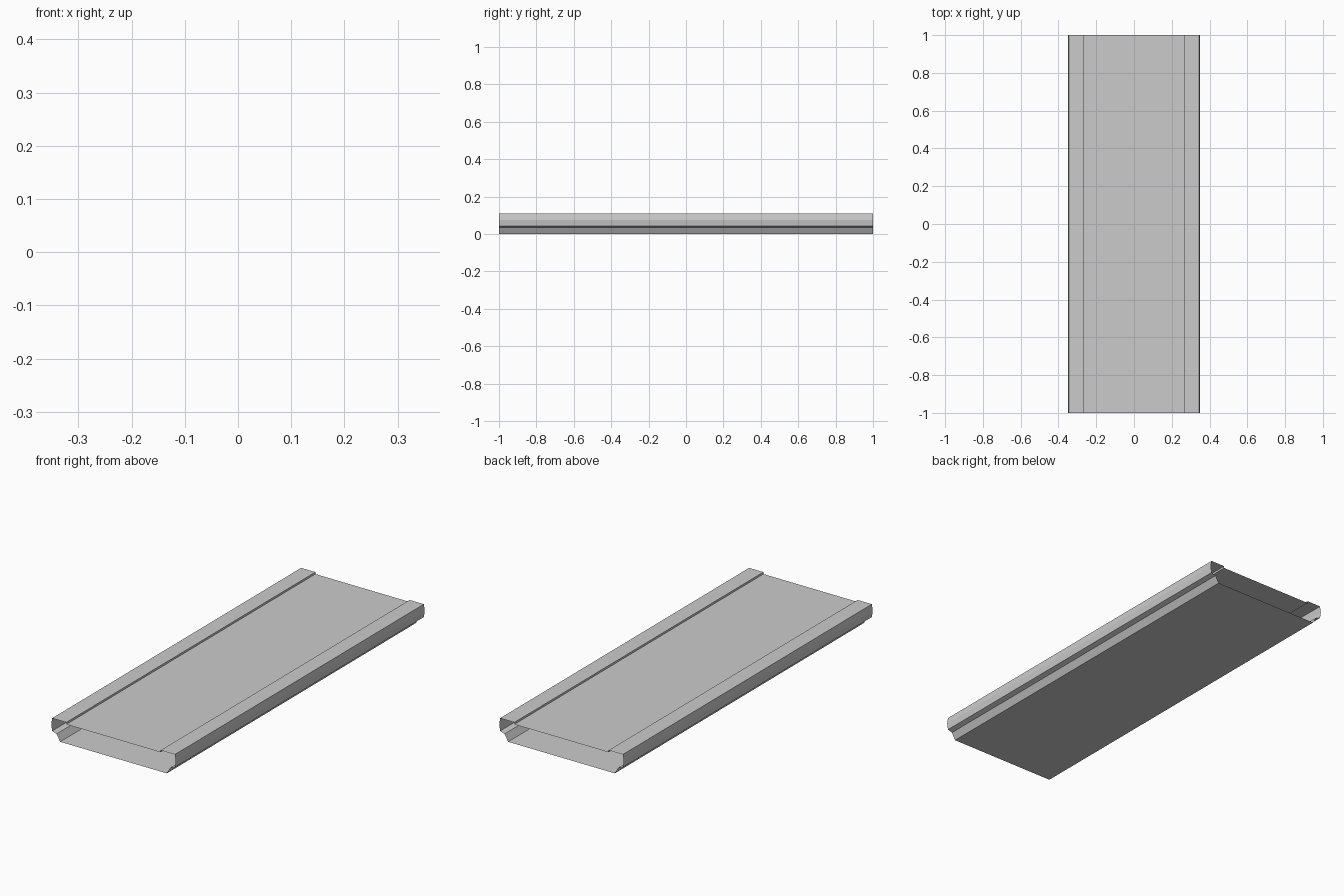
import bpy, bmesh

if "Cube" in bpy.data.objects:
    bpy.data.objects.remove(bpy.data.objects["Cube"])

# Right half of the open-ended cross-section (x, z), from bottom to top sheet
half = [(0.30, 0.0), (0.32, 0.035), (0.345, 0.043), (0.35, 0.075),
        (0.345, 0.108), (0.265, 0.108), (0.265, 0.098)]
ring = half + [(-x, z) for x, z in reversed(half)]

# Hollow panel: closed ring extruded along y, both ends left open
bm = bmesh.new()
verts = [bm.verts.new((x, -1, z)) for x, z in ring]
edges = [bm.edges.new((verts[i - 1], verts[i])) for i in range(len(verts))]
new = bmesh.ops.extrude_edge_only(bm, edges=edges)["geom"]
bmesh.ops.translate(bm, vec=(0, 2, 0),
                    verts=[g for g in new if isinstance(g, bmesh.types.BMVert)])
bmesh.ops.recalc_face_normals(bm, faces=bm.faces)

mesh = bpy.data.meshes.new("hollow_panel")
bm.to_mesh(mesh)
bm.free()
panel = bpy.data.objects.new("hollow_panel", mesh)
bpy.context.collection.objects.link(panel)
